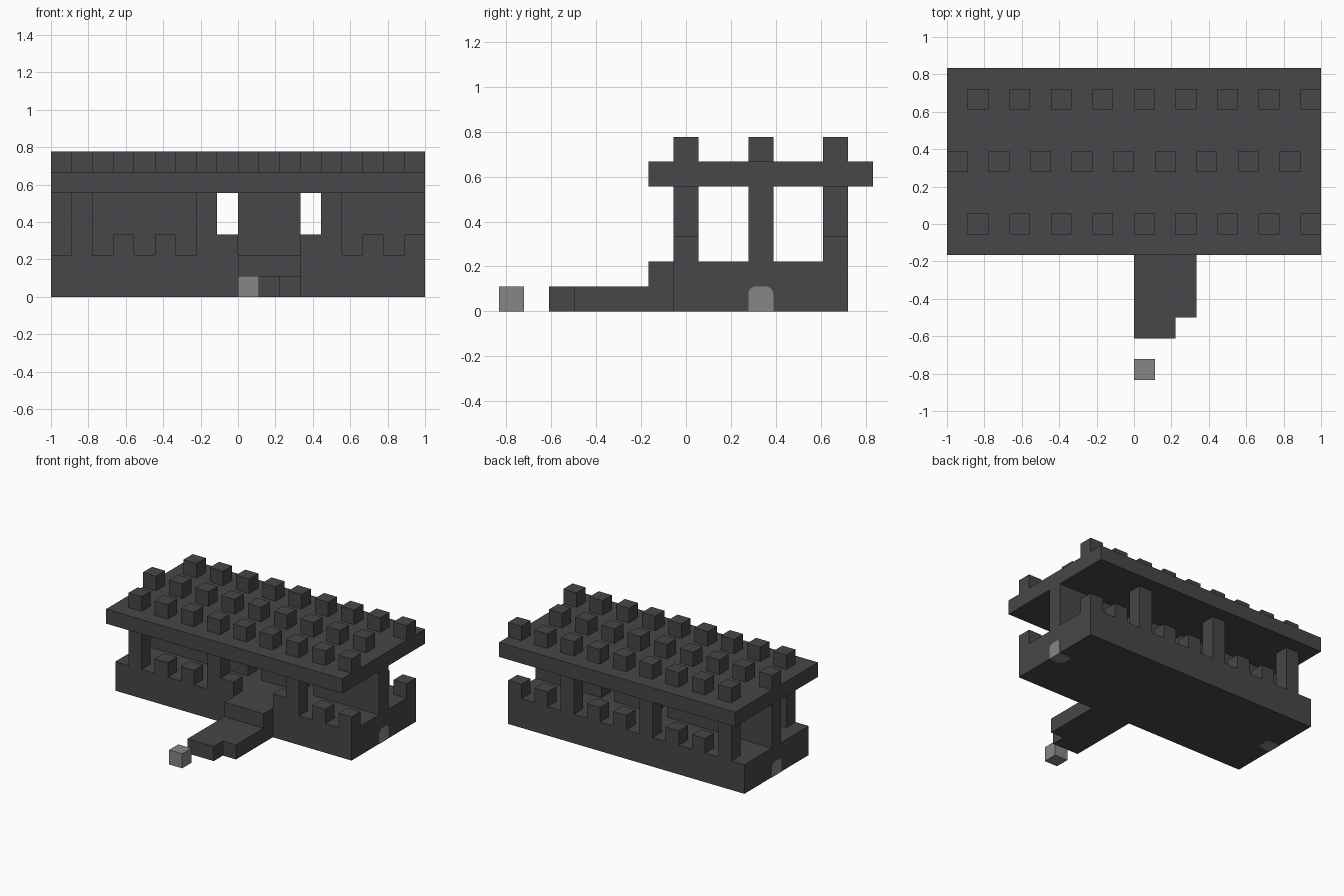
import bpy
import bmesh
from mathutils import Vector

U = 1 / 9                            # size of one building block
ORIGIN = Vector((-9, -7.5, 0))       # block grid corner

cube = bpy.data.objects.get("Cube")
if cube:
    bpy.data.objects.remove(cube, do_unlink=True)


def material(name, color):
    mat = bpy.data.materials.new(name)
    mat.use_nodes = True
    mat.diffuse_color = color
    mat.node_tree.nodes["Principled BSDF"].inputs["Base Color"].default_value = color
    return mat


stone = material("dark stone", (0.063, 0.063, 0.069, 1))
grey = material("light grey", (0.24, 0.24, 0.24, 1))


def add_box(bm, lo, hi):
    lo, hi = Vector(lo) + ORIGIN, Vector(hi) + ORIGIN
    verts = bmesh.ops.create_cube(bm, size=1)["verts"]
    for v in verts:
        v.co = Vector([(lo[a] if v.co[a] < 0 else hi[a]) * U for a in range(3)])


def finish(name, bm, mat):
    mesh = bpy.data.meshes.new(name)
    bm.to_mesh(mesh)
    bm.free()
    mesh.materials.append(mat)
    obj = bpy.data.objects.new(name, mesh)
    bpy.context.collection.objects.link(obj)
    return obj


def boxes(name, spans, mat=stone):
    """One object from block spans, each a low and a high grid corner."""
    bm = bmesh.new()
    for lo, hi in spans:
        add_box(bm, lo, hi)
    return finish(name, bm, mat)


def row(columns, y, z, height=1):
    return [((x, y, z), (x + 1, y + 1, z + height)) for x in columns]


# Main body and roof
boxes("base", [((0, 7, 0), (18, 14, 2))])
boxes("roof", [((0, 6, 5), (18, 15, 6))])

# Staggered blocks on the roof
boxes("front_roof_studs", row(range(1, 18, 2), 7, 6))
boxes("middle_roof_studs", row(range(0, 18, 2), 10, 6))
boxes("back_roof_studs", row(range(1, 18, 2), 13, 6))

# Parapets, pillars and the dividing wall with two doorways
boxes("front_parapet", row((3, 5, 8, 12, 15, 17), 7, 2))
boxes("back_parapet", row((3, 5, 9, 11, 15, 17), 13, 2))
for side, y in (("front", 7), ("back", 13)):
    boxes(side + "_pillars", row((1, 7, 13), y, 2, 3))
boxes("middle_wall", [((a, 10, 2), (b, 11, 5)) for a, b in ((0, 8), (9, 12), (13, 18))])

# Entrance step, jetty and loose block
boxes("entrance_step", [((9, 6, 0), (12, 7, 2))])
boxes("jetty", [((9, 3, 0), (12, 6, 1)), ((9, 2, 0), (11, 3, 1))])
boxes("loose_block", row((9,), 0, 0), grey)

# Rounded lamps set into both ends, flush with the end and the underside
for name, x, out in (("right_lamp", 0, -1), ("left_lamp", 17, 1)):
    bm = bmesh.new()
    shift = 0.01 * out
    add_box(bm, (x + shift, 10, -0.01), (x + 1 + shift, 11, 1))
    outer = max(v.co.x * out for v in bm.verts)
    rounded = [e for e in bm.edges
               if not all(abs(v.co.x * out - outer) < 1e-4 and v.co.z < 0 for v in e.verts)
               and not all(abs(v.co.x * out - outer) < 1e-4 for v in e.verts)
               and not all(v.co.z < 0 for v in e.verts)]
    bmesh.ops.bevel(bm, geom=rounded, offset=0.033, segments=4, profile=0.5, affect="EDGES")
    finish(name, bm, grey)
